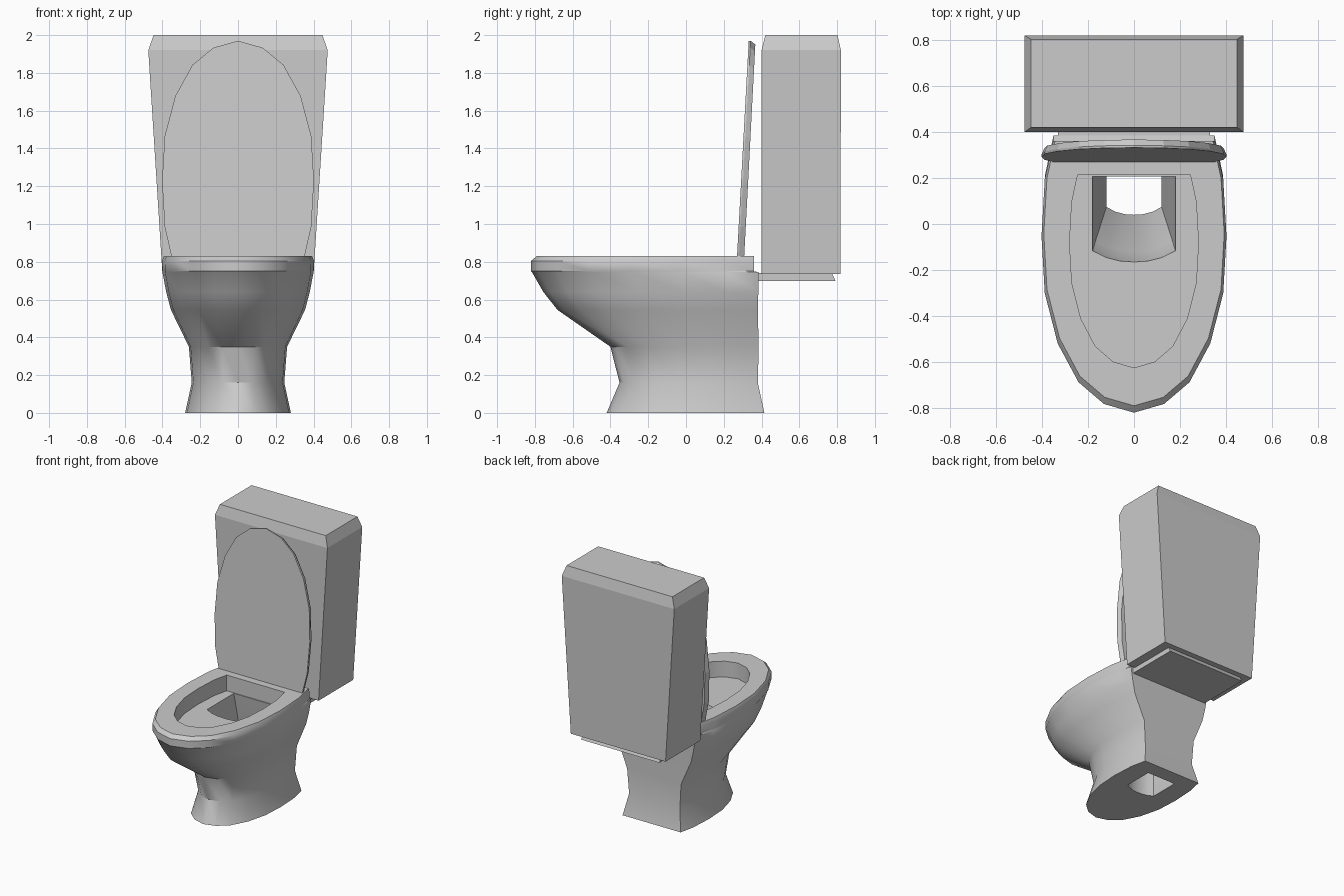
import bpy, bmesh

if "Cube" in bpy.data.objects:
    bpy.data.objects.remove(bpy.data.objects["Cube"])

# Half outlines: (share of half width, share of length from back to front tip)
OVAL = [(.875, 0), (.965, .14), (1, .35), (.965, .56), (.825, .745),
        (.6, .888), (.325, .968), (0, 1)]
DRAIN = [(1, 0), (1, .25), (1, .45), (1, .65), (1, .87),
         (.66, .95), (.33, .99), (0, 1)]


def ring(profile, half, back, front):
    right = [(half * u, back + (front - back) * v) for u, v in profile]
    return right + [(-x, y) for x, y in reversed(right[:-1])]


def box_ring(half, y0, y1):
    return [(-half, y0), (half, y0), (half, y1), (-half, y1)]


def loft(name, rings, closed=False, smooth=None):
    """Skin a stack of equal-count 3D rings; closed joins last to first."""
    bm = bmesh.new()
    rows = [[bm.verts.new(p) for p in r] for r in rings]
    n = len(rows[0])
    pairs = list(zip(rows, rows[1:]))
    if closed:
        pairs.append((rows[-1], rows[0]))
    else:
        bm.faces.new(rows[0])
        bm.faces.new(rows[-1])
    for a, b in pairs:
        for i in range(n):
            j = (i + 1) % n
            bm.faces.new((a[i], a[j], b[j], b[i]))
    bmesh.ops.recalc_face_normals(bm, faces=bm.faces)
    mesh = bpy.data.meshes.new(name)
    bm.to_mesh(mesh)
    bm.free()
    obj = bpy.data.objects.new(name, mesh)
    bpy.context.collection.objects.link(obj)
    if smooth:
        bpy.ops.object.select_all(action='DESELECT')
        obj.select_set(True)
        bpy.context.view_layer.objects.active = obj
        bpy.ops.object.shade_smooth_by_angle(angle=smooth)
    return obj


def at(z, pts):
    return [(x, y, z) for x, y in pts]


# Bowl and seat: outside going up, over the rim, then down the drain
outer = [(0, .28, .415, -.42), (.16, .245, .38, -.352), (.35, .26, .385, -.40),
         (.545, .355, .38, -.68), (.64, .38, .383, -.755), (.745, .40, .385, -.815),
         (.75, .40, .36, -.82), (.805, .402, .36, -.82), (.83, .392, .36, -.79)]
bowl = [at(z, ring(OVAL, h, b, f)) for z, h, b, f in outer]
bowl += [at(z, ring(OVAL, .28, .213, -.625)) for z in (.83, .71)]
drain = [(.71, .18, .207, -.165), (.50, .167, .24, -.12),
         (.22, .12, .30, .04), (0, .12, .30, .04)]
bowl += [at(z, ring(DRAIN, h, b, f)) for z, h, b, f in drain]
loft("bowl_and_seat", bowl, closed=True, smooth=.6)

# Raised lid: oval slab leaning back
lid = []
for scale, y_low, y_high, top in ((1, .27, .332, 1.97), (1, .28, .342, 1.97),
                                  (.97, .308, .367, 1.95)):
    pts = ring(OVAL, .402 * scale, 0, 1)
    lid.append([(x, y_low + (y_high - y_low) * v, .825 + (top - .825) * v)
                for x, v in pts])
loft("lid", lid)

# Shelf carrying the tank
loft("tank_shelf", [at(.698, box_ring(.33, .355, .792)),
                    at(.74, box_ring(.33, .355, .772))])

# Tank, flaring upward with a chamfered top
loft("tank", [at(.735, box_ring(.40, .40, .818)),
              at(1.92, box_ring(.475, .40, .82)),
              at(2.0, box_ring(.447, .42, .802))])
